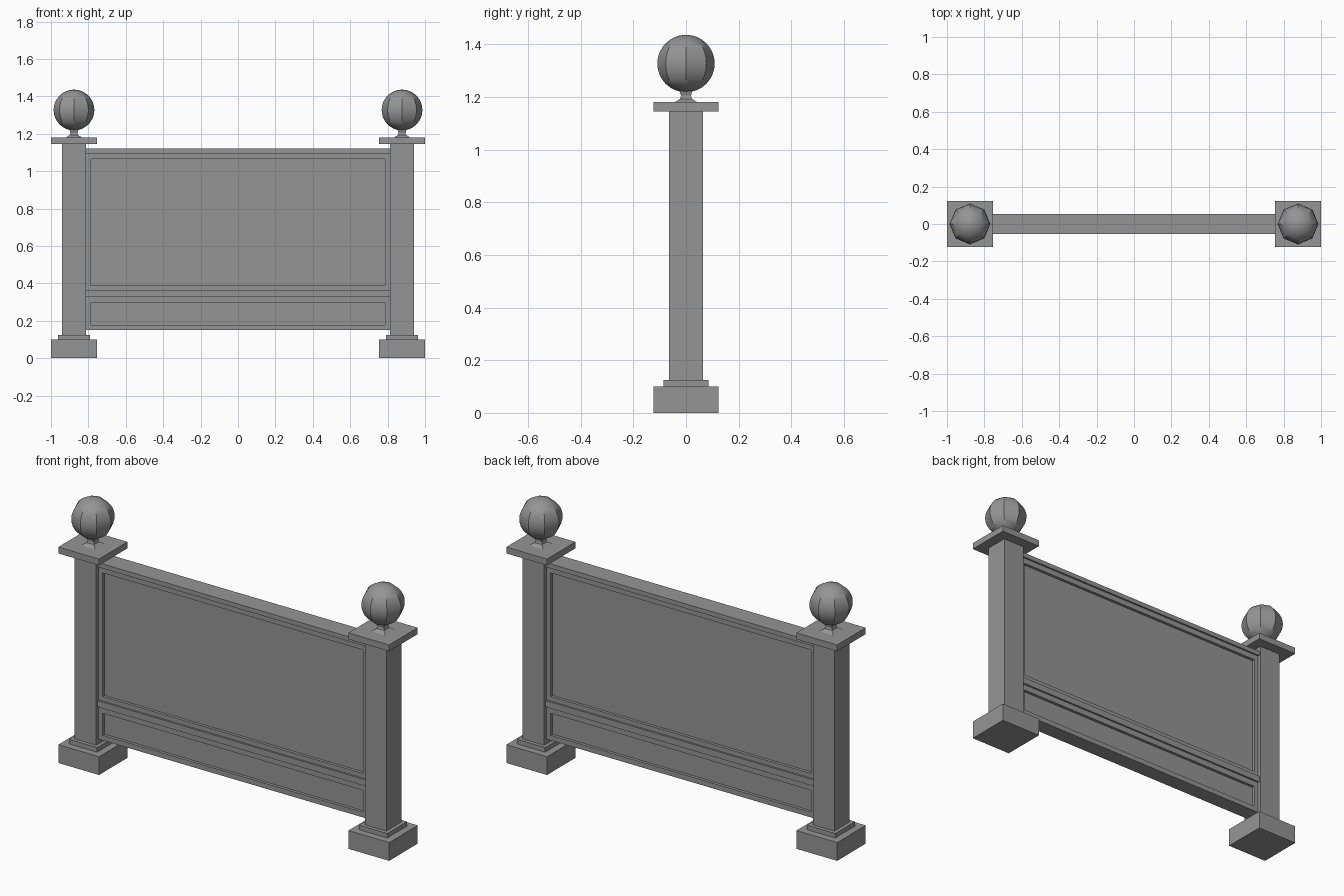
import bpy, bmesh, math
from mathutils import Matrix, Vector

default = bpy.data.objects.get("Cube")
if default:
    bpy.data.objects.remove(default, do_unlink=True)

GREY = (0.3, 0.3, 0.3, 1)
stone = bpy.data.materials.new("grey stone")
stone.use_nodes = True
stone.diffuse_color = GREY
stone.node_tree.nodes["Principled BSDF"].inputs["Base Color"].default_value = GREY

POST_X = 0.877


def add_object(name, bm):
    bmesh.ops.recalc_face_normals(bm, faces=bm.faces)
    mesh = bpy.data.meshes.new(name)
    bm.to_mesh(mesh)
    bm.free()
    mesh.materials.append(stone)
    obj = bpy.data.objects.new(name, mesh)
    bpy.context.collection.objects.link(obj)
    return obj


def add_box(bm, low, high):
    low, high = Vector(low), Vector(high)
    place = Matrix.Translation((low + high) / 2) @ Matrix.Diagonal((*(high - low), 1))
    bmesh.ops.create_cube(bm, size=1, matrix=place)


def square_stack(name, x, profile):
    """Closed square solid from (half width, height) levels."""
    bm = bmesh.new()
    rings = [[bm.verts.new((x + sx * r, sy * r, z))
              for sx, sy in ((-1, -1), (1, -1), (1, 1), (-1, 1))] for r, z in profile]
    for a, b in zip(rings, rings[1:]):
        for i in range(4):
            j = (i + 1) % 4
            bm.faces.new((a[i], a[j], b[j], b[i]))
    bm.faces.new(rings[0])
    bm.faces.new(rings[-1])
    return add_object(name, bm)


# Gate posts with plinth, shaft, cap and ball finial
for side, x in (("left", POST_X), ("right", -POST_X)):
    square_stack(side + "_post_base", x,
                 [(0.123, 0), (0.123, 0.1), (0.085, 0.1), (0.085, 0.125),
                  (0.065, 0.125), (0.065, 1.145)])
    square_stack(side + "_post_cap", x, [(0.123, 1.145), (0.123, 1.18)])
    square_stack(side + "_finial_neck", x,
                 [(0.043, 1.18), (0.022, 1.193), (0.019, 1.205), (0.025, 1.225)])
    bm = bmesh.new()
    bmesh.ops.create_uvsphere(bm, u_segments=8, v_segments=16, radius=0.109,
                              matrix=Matrix.Translation((x, 0, 1.327)))
    ball = add_object(side + "_finial_ball", bm)
    bpy.ops.object.select_all(action="DESELECT")
    ball.select_set(True)
    bpy.context.view_layer.objects.active = ball
    bpy.ops.object.shade_smooth_by_angle(angle=math.radians(30))

# Wall slab with recessed panels cut into both faces
bm = bmesh.new()
add_box(bm, (-0.83, -0.044, 0.15), (0.83, 0.044, 1.11))
wall = add_object("wall_frame", bm)

bm = bmesh.new()
for low, high in ((0.178, 0.298), (0.39, 1.065)):
    for near, far in ((-0.1, -0.028), (0.028, 0.1)):
        add_box(bm, (-0.787, near, low), (0.787, far, high))
cutter = add_object("panel_cutter", bm)
cutter.hide_render = True
cutter.hide_viewport = True
cutter.display_type = "WIRE"

cut = wall.modifiers.new("panel recesses", "BOOLEAN")
cut.operation = "DIFFERENCE"
cut.solver = "EXACT"
cut.object = cutter

# Projecting rails along the top and between the panels
for name, low, high in (("top_rail", 1.095, 1.12), ("middle_rail", 0.33, 0.365)):
    bm = bmesh.new()
    add_box(bm, (-0.83, -0.054, low), (0.83, 0.054, high))
    add_object(name, bm)
